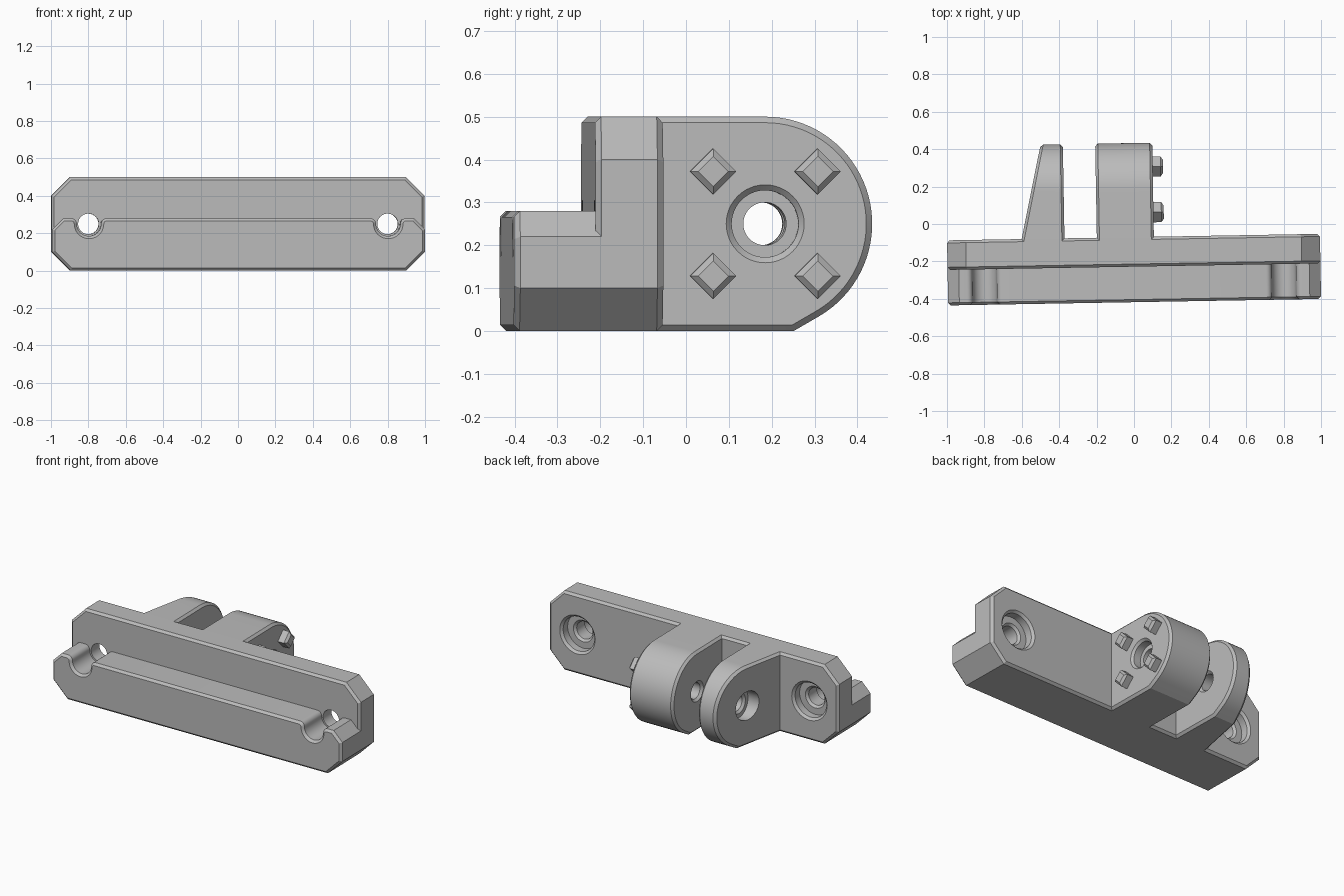
import bpy, bmesh
from math import radians, cos, sin, pi
from mathutils import Matrix, Vector

if "Cube" in bpy.data.objects:
    bpy.data.objects.remove(bpy.data.objects["Cube"])

grey = bpy.data.materials.new("plain grey")
grey.use_nodes = True
GREY = (0.5, 0.5, 0.5, 1)
grey.diffuse_color = GREY
grey.node_tree.nodes["Principled BSDF"].inputs["Base Color"].default_value = GREY

MID, Z_HOLE = -0.004, 0.25                 # plate centre in x, hole height
FRONT, STEP, BACK = -0.418, -0.228, -0.07  # y of the main faces
PIVOT_Y, R = 0.183, 0.25                   # lug centre and radius
TILT = Matrix.Rotation(radians(1), 4, 'Z')


def finish(name, bm):
    bmesh.ops.recalc_face_normals(bm, faces=bm.faces)
    mesh = bpy.data.meshes.new(name)
    bm.to_mesh(mesh)
    bm.free()
    mesh.materials.append(grey)
    ob = bpy.data.objects.new(name, mesh)
    bpy.context.collection.objects.link(ob)
    return ob


def extrude(name, outline, axis, a, b, chamfer=0.014, cut=None):
    """Extrude an outline along x or y, and chamfer the rims of both end faces."""
    place = (lambda u, v, t: (t, u, v)) if axis == 'X' else (lambda u, v, t: (u, t, v))
    bm = bmesh.new()
    face = bm.faces.new([bm.verts.new(place(u, v, a)) for u, v in outline])
    made = bmesh.ops.extrude_face_region(bm, geom=[face], use_keep_orig=True)["geom"]
    moved = [g for g in made if isinstance(g, bmesh.types.BMVert)]
    bmesh.ops.translate(bm, verts=moved, vec=place(0, 0, b - a))
    if cut:
        geom = bm.verts[:] + bm.edges[:] + bm.faces[:]
        res = bmesh.ops.bisect_plane(bm, geom=geom, plane_co=cut[0], plane_no=cut[1],
                                     clear_outer=True)
        rim = [g for g in res["geom_cut"] if isinstance(g, bmesh.types.BMEdge)]
        bmesh.ops.contextual_create(bm, geom=rim)
    bmesh.ops.recalc_face_normals(bm, faces=bm.faces)
    rims = {e for f in bm.faces if len(f.verts) > 4 for e in f.edges}
    bmesh.ops.bevel(bm, geom=list(rims), offset=chamfer, segments=1, affect='EDGES')
    return finish(name, bm)


def lathe(name, profile, axis, centre):
    """Solid of revolution from (radius, position along axis) pairs."""
    bm = bmesh.new()
    pts = [(0, profile[0][1])] + profile + [(0, profile[-1][1])]
    vs = [bm.verts.new((r, 0, t)) for r, t in pts]
    es = [bm.edges.new(p) for p in zip(vs, vs[1:])]
    bmesh.ops.spin(bm, geom=vs + es, cent=(0, 0, 0), axis=(0, 0, 1),
                   angle=2 * pi, steps=48, use_duplicate=False)
    bmesh.ops.remove_doubles(bm, verts=bm.verts, dist=1e-5)
    turn = Matrix.Rotation(pi / 2, 4, 'Y') if axis == 'X' else Matrix.Rotation(-pi / 2, 4, 'X')
    bm.transform(Matrix.Translation(centre) @ turn)
    ob = finish(name, bm)
    ob.hide_render = True
    return ob


def combine(target, tool, operation):
    mod = target.modifiers.new("combine", 'BOOLEAN')
    mod.operation, mod.object, mod.solver = operation, tool, 'EXACT'
    bpy.context.view_layer.objects.active = target
    bpy.ops.object.modifier_apply(modifier=mod.name)
    bpy.data.objects.remove(tool)


def arc(cx, cz, r, start, end, steps):
    angles = [radians(start + (end - start) * i / steps) for i in range(steps + 1)]
    return [(cx + r * cos(t), cz + r * sin(t)) for t in angles]


def mirrored(half):
    """Right half of an outline, listed bottom to top, closed with its mirror."""
    return [(MID + x, z) for x, z in half] + [(MID - x, z) for x, z in reversed(half)]


# Backing plate with cut corners
body = extrude("bracket_body", mirrored([(0.897, 0), (0.997, 0.1), (0.997, 0.4), (0.897, 0.5)]),
               'Y', STEP, BACK)

# Front ledge with two round grooves that have softened lips
groove = (arc(0.895, 0.25, 0.03, 90, 180, 6) + arc(0.8, 0.25, 0.065, 0, -180, 20)[1:]
          + arc(0.705, 0.25, 0.03, 0, 90, 6)[1:])
ledge = extrude("ledge", mirrored([(0.897, 0), (0.997, 0.1), (0.997, 0.22), (0.937, 0.28)] + groove),
                'Y', FRONT, STEP + 0.05)

# Two hinge lugs, rounded at the back with a flat ramp underneath
lug_outline = ([(BACK - 0.06, 0), (PIVOT_Y + R * 0.268, 0)]
               + arc(PIVOT_Y, Z_HOLE, R, -60, 90, 36) + [(BACK - 0.06, 0.5)])
wide_lug = extrude("wide_lug", lug_outline, 'X', -0.2, 0.105)
slope = Vector((0.11, 0.503, 0))
slim_lug = extrude("slim_lug", lug_outline, 'X', -0.7, -0.373,
                   cut=((-0.602, BACK, 0), (-slope.y, slope.x, 0)))
for part in (ledge, wide_lug, slim_lug):
    combine(body, part, 'UNION')

# Counterbored bolt holes through the plate
for side in (-1, 1):
    bore = lathe("bolt_cutter", [(0.055, STEP - 0.03), (0.055, BACK - 0.074), (0.068, BACK - 0.06),
                                 (0.108, BACK - 0.06), (0.108, BACK - 0.014), (0.122, BACK),
                                 (0.122, BACK + 0.02)], 'Y', (MID + side * 0.8, 0, Z_HOLE))
    combine(body, bore, 'DIFFERENCE')

# Pivot hole through both lugs, recessed on the outer sides
pivot = (0, PIVOT_Y, Z_HOLE)
for profile in (
        [(0.064, -0.25), (0.064, -0.2), (0.05, -0.186), (0.05, 0.045), (0.078, 0.045),
         (0.078, 0.092), (0.091, 0.105), (0.091, 0.12)],
        [(0.09, -0.65), (0.09, -0.49), (0.064, -0.49), (0.05, -0.476), (0.05, -0.387),
         (0.064, -0.373), (0.064, -0.33)]):
    combine(body, lathe("pivot_cutter", profile, 'X', pivot), 'DIFFERENCE')

# Four square pegs around the pivot
pegs = []
for i, (sy, sz) in enumerate(((-1, -1), (-1, 1), (1, -1), (1, 1))):
    bm = bmesh.new()
    bmesh.ops.create_cube(bm, size=1)
    bmesh.ops.scale(bm, verts=bm.verts, vec=(0.06, 0.076, 0.076))
    tip = [e for e in bm.edges if all(v.co.x > 0 for v in e.verts)]
    bmesh.ops.bevel(bm, geom=tip, offset=0.013, segments=1, affect='EDGES')
    bm.transform(Matrix.Translation((0.13, PIVOT_Y + sy * 0.122, Z_HOLE + sz * 0.122))
                 @ Matrix.Rotation(pi / 4, 4, 'X'))
    pegs.append(finish(f"locking_peg_{i + 1}", bm))

# Slight turn of the whole bracket, then shading
for ob in [body] + pegs:
    ob.data.transform(TILT)
    bpy.ops.object.select_all(action='DESELECT')
    ob.select_set(True)
    bpy.context.view_layer.objects.active = ob
    bpy.ops.object.shade_smooth_by_angle(angle=radians(25))
